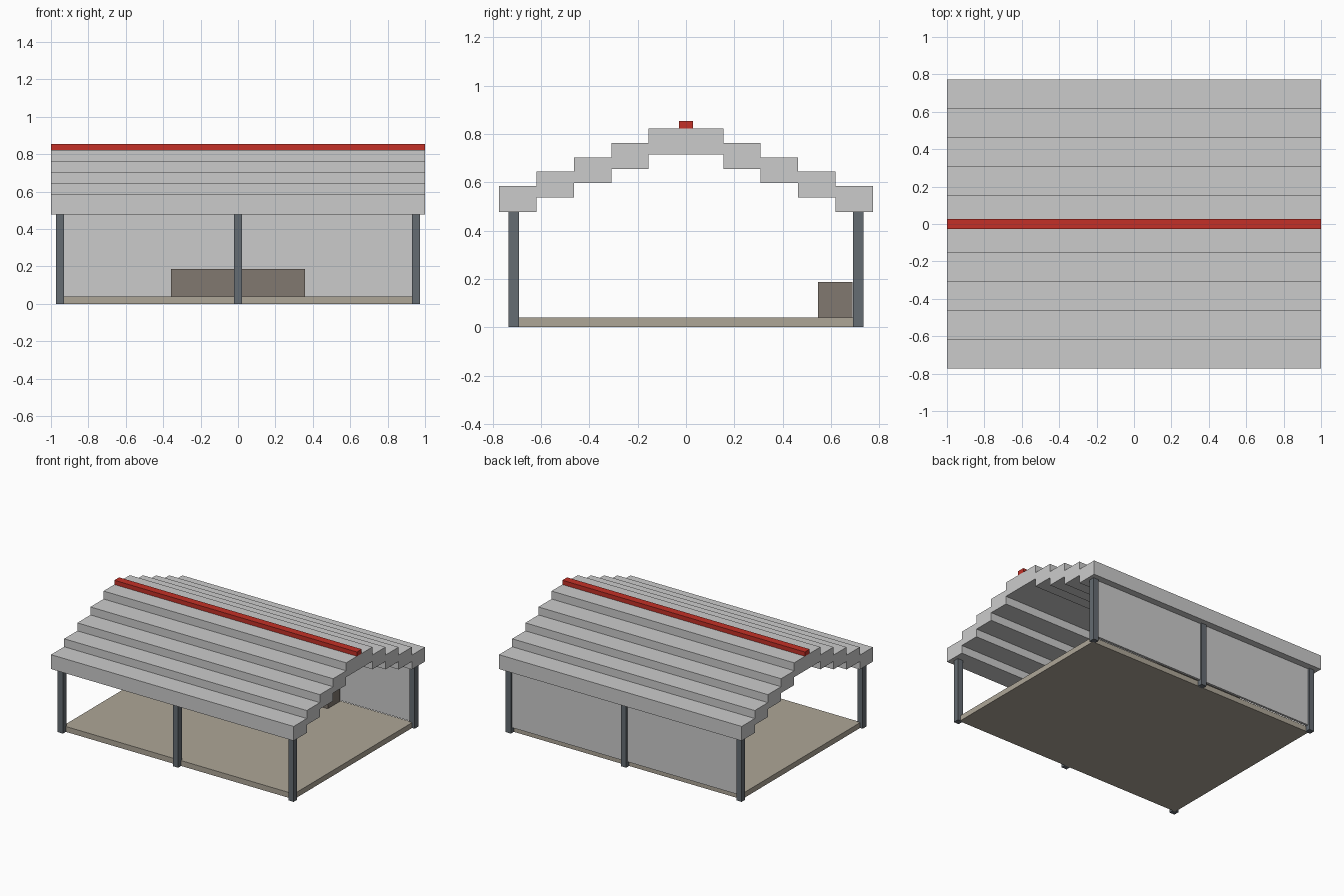
import bpy, bmesh

if "Cube" in bpy.data.objects:
    bpy.data.objects.remove(bpy.data.objects["Cube"])


def material(name, rgb):
    m = bpy.data.materials.new(name)
    m.diffuse_color = (*rgb, 1)
    m.use_nodes = True
    m.node_tree.nodes["Principled BSDF"].inputs["Base Color"].default_value = m.diffuse_color
    return m


def add_object(name, bm, mat):
    bmesh.ops.recalc_face_normals(bm, faces=bm.faces)
    me = bpy.data.meshes.new(name)
    bm.to_mesh(me)
    bm.free()
    me.materials.append(mat)
    ob = bpy.data.objects.new(name, me)
    bpy.context.collection.objects.link(ob)
    return ob


def box(name, lo, hi, mat):
    bm = bmesh.new()
    bmesh.ops.create_cube(bm, size=1)
    for v in bm.verts:
        v.co = [(a + b) / 2 + c * (b - a) for a, b, c in zip(lo, hi, v.co)]
    return add_object(name, bm, mat)


pale = material("pale_sheet", (0.64, 0.65, 0.62))
steel = material("dark_steel", (0.13, 0.15, 0.17))
paving = material("paving", (0.42, 0.38, 0.31))
brown = material("bench_brown", (0.22, 0.19, 0.16))
red = material("ridge_red", (0.55, 0.03, 0.02))

STEP, RISE, EAVE, THICK = 0.1546, 0.0595, 0.477, 0.107
POST_X, POST_Y, R = 0.951, 0.713, 0.0215
FLOOR_TOP = 0.04

# Stepped roof: one closed profile extruded along x
lower = []
for i in range(5):
    z = EAVE + i * RISE
    lower += [(-(5 - i) * STEP, z), (-(4 - i) * STEP, z)]
lower.pop()                                   # ridge step is continuous across y = 0
lower += [(-y, z) for y, z in reversed(lower)]
upper = []
for i in range(5):
    z = EAVE + THICK + i * RISE
    upper += [(-(5 - i) * STEP, z), (-(4 - i) * STEP, z)]
upper.pop()
upper += [(-y, z) for y, z in reversed(upper)]
bm = bmesh.new()
face = bm.faces.new([bm.verts.new((-1, y, z)) for y, z in lower + upper[::-1]])
ext = bmesh.ops.extrude_face_region(bm, geom=[face], use_keep_orig=True)
bmesh.ops.translate(bm, vec=(2, 0, 0),
                    verts=[g for g in ext["geom"] if isinstance(g, bmesh.types.BMVert)])
add_object("stepped_roof", bm, pale)

# Red ridge cap
top = EAVE + THICK + 4 * RISE
box("ridge_cap", (-1, -0.028, top), (1, 0.028, top + 0.032), red)

# Posts along the front and back
for side, y in (("front", -POST_Y), ("back", POST_Y)):
    for place, x in (("left", -POST_X), ("middle", 0), ("right", POST_X)):
        box(f"{side}_{place}_post", (x - R, y - R, 0), (x + R, y + R, EAVE), steel)

# Floor slab, back wall panel and bench
box("floor_slab", (-POST_X, -0.70, 0), (POST_X, 0.70, FLOOR_TOP), paving)
box("back_wall", (-POST_X, 0.704, FLOOR_TOP), (POST_X, 0.722, EAVE), pale)
box("bench", (-0.357, 0.547, FLOOR_TOP), (0.357, 0.69, 0.187), brown)
